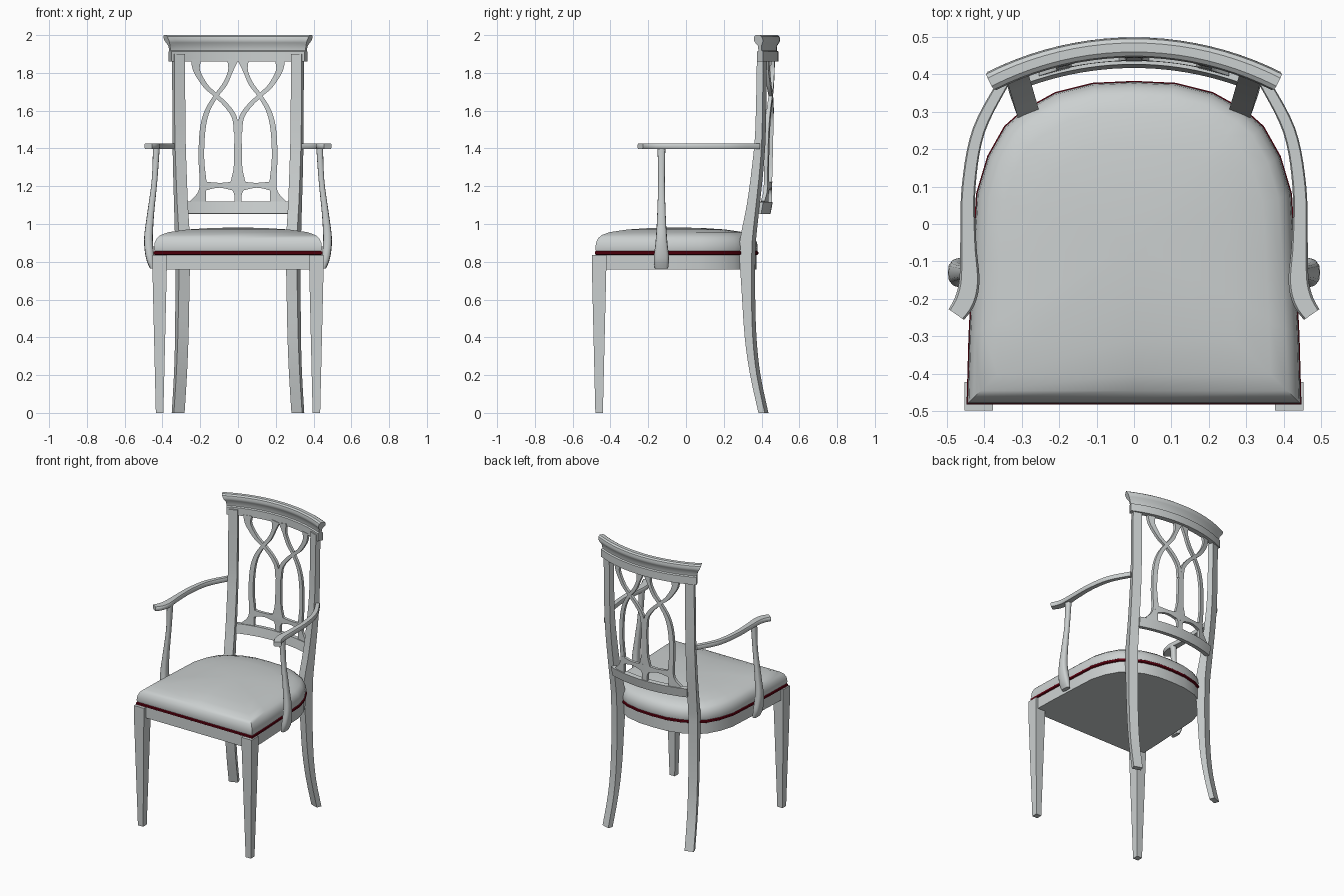
import bpy, bmesh, math
from mathutils import Vector

cube = bpy.data.objects.get("Cube")
if cube:
    bpy.data.objects.remove(cube, do_unlink=True)


def material(name, rgb):
    m = bpy.data.materials.new(name)
    m.use_nodes = True
    m.diffuse_color = (*rgb, 1)
    m.node_tree.nodes["Principled BSDF"].inputs["Base Color"].default_value = (*rgb, 1)
    return m


GREY = material("pale grey", (0.6, 0.63, 0.63))
RED = material("dark red", (0.12, 0.0, 0.005))


def loft(name, rings, mat=GREY, angle=35):
    """Skin a list of equal closed rings and cap both ends."""
    bm = bmesh.new()
    vs = [[bm.verts.new(p) for p in ring] for ring in rings]
    n = len(rings[0])
    for a, b in zip(vs, vs[1:]):
        for i in range(n):
            j = (i + 1) % n
            bm.faces.new((a[i], a[j], b[j], b[i]))
    bm.faces.new(vs[0][::-1])
    bm.faces.new(vs[-1])
    bmesh.ops.recalc_face_normals(bm, faces=bm.faces)
    me = bpy.data.meshes.new(name)
    bm.to_mesh(me)
    bm.free()
    me.materials.append(mat)
    me.shade_smooth()
    me.set_sharp_from_angle(angle=math.radians(angle))
    ob = bpy.data.objects.new(name, me)
    bpy.context.collection.objects.link(ob)
    return ob


def spline(pts, steps=5):
    """Catmull-Rom curve through tuples of any length."""
    p = [pts[0]] + list(pts) + [pts[-1]]
    out = []
    for k in range(1, len(p) - 2):
        for s in range(steps):
            t = s / steps
            out.append(tuple(
                0.5 * (2 * b + (c - a) * t + (2 * a - 5 * b + 4 * c - d) * t * t
                       + (3 * b - a - 3 * c + d) * t ** 3)
                for a, b, c, d in zip(*p[k - 1:k + 3])))
    return out + [tuple(pts[-1])]


def ribbon_edges(path):
    """Left and right edge points of a 2D path of (u, v, width)."""
    out = []
    for i, (u, v, w) in enumerate(path):
        a, b = path[max(i - 1, 0)], path[min(i + 1, len(path) - 1)]
        d = Vector((b[0] - a[0], b[1] - a[1])).normalized()
        nx, ny = -d.y * w / 2, d.x * w / 2
        out.append(((u + nx, v + ny), (u - nx, v - ny)))
    return out


# Seat: one plan outline shared by rail, piping and cushion
half = [(0.445, -0.48), (0.44, -0.3), (0.43, -0.1), (0.42, 0.08), (0.39, 0.18),
        (0.345, 0.26), (0.3, 0.3), (0.21, 0.35), (0.11, 0.375)]
plan = half + [(0, 0.38)] + [(-x, y) for x, y in reversed(half)] + [(0, -0.48)]
MID = -0.05


def seat_ring(s, z):
    return [(x * s, MID + (y - MID) * s, z) for x, y in plan]


loft("seat_rail", [seat_ring(0.985, 0.76), seat_ring(0.985, 0.84)])
loft("seat_piping", [seat_ring(s, z) for s, z in
                     ((0.99, 0.836), (1.006, 0.84), (1.006, 0.852), (0.99, 0.858))], RED)
cushion = ((0.99, 0.85), (1, 0.87), (0.992, 0.9), (0.965, 0.925), (0.92, 0.942),
           (0.82, 0.957), (0.6, 0.971), (0.35, 0.978), (0.12, 0.981))
loft("seat_cushion", [seat_ring(s, z) for s, z in cushion], GREY, 45)


# Legs, stiles, arms and arm posts, once per side
def square(cx, cy, h, z):
    return [(cx + i * h, cy + j * h, z) for i, j in ((-1, -1), (1, -1), (1, 1), (-1, 1))]


stile_path = spline([(0, 0.41, 0.035), (0.2, 0.367, 0.037), (0.4, 0.342, 0.045),
                     (0.65, 0.33, 0.055), (0.85, 0.325, 0.07), (0.93, 0.33, 0.068),
                     (1.1, 0.356, 0.052), (1.3, 0.38, 0.045), (1.5, 0.395, 0.038),
                     (1.9, 0.402, 0.035)], 3)
arm_path = spline([(0.345, 0.385, 0.03), (0.415, 0.25, 0.034), (0.442, 0.1, 0.037),
                   (0.443, -0.05, 0.043), (0.44, -0.15, 0.054), (0.452, -0.205, 0.056),
                   (0.475, -0.242, 0.05)])
post_path = spline([(0.765, 0.452, 0.028, 0.07), (0.82, 0.465, 0.045, 0.08),
                    (0.92, 0.474, 0.047, 0.06), (1.05, 0.463, 0.037, 0.045),
                    (1.23, 0.442, 0.03, 0.035), (1.41, 0.432, 0.036, 0.042)], 4)


def rounded(x, y, w, d, z, n=12):
    """Softly squared oval cross-section."""
    ring = []
    for i in range(n):
        c, s = math.cos(math.tau * i / n), math.sin(math.tau * i / n)
        ring.append((x + math.copysign(abs(c) ** 0.7, c) * w / 2,
                     y + math.copysign(abs(s) ** 0.7, s) * d / 2, z))
    return ring


def mirrored(rings, side):
    return [[(x * side, y, z) for x, y, z in r] for r in rings]


out_dir, wide_dir = Vector((0.33, 0.944)), Vector((0.944, -0.33))
stile = []
for z, cy, depth in stile_path:
    c = Vector((0.293 + (cy - 0.325) * 0.28, cy))
    ring = []
    for i, j in ((-1, -1), (1, -1), (1, 1), (-1, 1)):
        q = c + wide_dir * (0.03 * i) + out_dir * (depth / 2 * j)
        ring.append((q.x, q.y, z))
    stile.append(ring)

arm = []
for (a, b) in ribbon_edges(arm_path):
    a, b = Vector(a), Vector(b)
    ring = []
    for t, z in ((0.1, 1.397), (0, 1.405), (0, 1.419), (0.1, 1.427),
                 (0.9, 1.427), (1, 1.419), (1, 1.405), (0.9, 1.397)):
        q = a.lerp(b, t)
        ring.append((q.x, q.y, z))
    arm.append(ring)

front_leg = [square(0.415, -0.46, h, z) for h, z in ((0.02, 0), (0.038, 0.76), (0.038, 0.836))]
post = [rounded(x, -0.13, w, d, z) for z, x, w, d in post_path]

for side, label in ((1, "left"), (-1, "right")):
    loft("front_leg_" + label, mirrored(front_leg, side))
    loft("back_leg_and_stile_" + label, mirrored(stile, side))
    loft("armrest_" + label, mirrored(arm, side), GREY, 50)
    loft("arm_post_" + label, mirrored(post, side), GREY, 60)

# Curved back rails, swept along a shared arc
R = 0.85


def arc_rail(name, mid_y, profile, steps=20):
    """Profile points are (offset, z, half width)."""
    rings = []
    for k in range(steps + 1):
        u = 2 * k / steps - 1
        ring = []
        for o, z, hw in profile:
            a = u * math.asin(hw / R)
            ring.append(((R + o) * math.sin(a), mid_y - R + (R + o) * math.cos(a), z))
        rings.append(ring)
    return loft(name, rings)


crest_side = [(0.018, 1.86, 0.36), (0.018, 1.913, 0.36), (0.009, 1.918, 0.36),
              (0.011, 1.945, 0.365), (0.022, 1.96, 0.372), (0.027, 1.975, 0.379),
              (0.023, 1.992, 0.385), (0.012, 2.0, 0.386)]
arc_rail("crest_rail", 0.472, crest_side + [(-o, z, w) for o, z, w in reversed(crest_side)])
arc_rail("lower_back_rail", 0.437, [(-0.02, 1.055, 0.285), (0.01, 1.052, 0.285),
                                    (0.022, 1.115, 0.285), (-0.01, 1.118, 0.285)])


# Pierced splat: flat straps bent to the same arc
def strap(name, pts, side=1, thick=0.02):
    rings = []
    for a, b in ribbon_edges(spline(pts, 6)):
        ring = []
        for (x, z), t in ((a, -1), (b, -1), (b, 1), (a, 1)):
            sag = R - math.sqrt(R * R - x * x)
            y = 0.444 + (z - 1.1) * 0.022 - sag + t * thick / 2
            ring.append((x * side, y, z))
        rings.append(ring)
    return loft("splat_" + name, rings)


inward = [(0.222, 1.87, 0.055), (0.218, 1.81, 0.035), (0.17, 1.73, 0.026),
          (0.115, 1.68, 0.022), (0.055, 1.62, 0.024), (0.018, 1.56, 0.026),
          (0.011, 1.48, 0.022)]
outward = [(0.028, 1.87, 0.06), (0.04, 1.81, 0.026), (0.07, 1.74, 0.024),
           (0.115, 1.68, 0.022), (0.162, 1.6, 0.026), (0.187, 1.5, 0.03),
           (0.194, 1.35, 0.03), (0.185, 1.22, 0.036), (0.192, 1.16, 0.045),
           (0.212, 1.105, 0.09)]
for side, label in ((1, "left"), (-1, "right")):
    strap("inward_" + label, inward, side)
    strap("outward_" + label, outward, side)
strap("stem", [(0, 1.55, 0.034), (0, 1.42, 0.04), (0, 1.3, 0.046), (0, 1.24, 0.07),
               (0, 1.2, 0.085), (0, 1.16, 0.042), (0, 1.105, 0.04)])
strap("crossbar", [(-0.19, 1.2, 0.055), (-0.1, 1.205, 0.026), (0, 1.2, 0.05),
                   (0.1, 1.205, 0.026), (0.19, 1.2, 0.055)])
